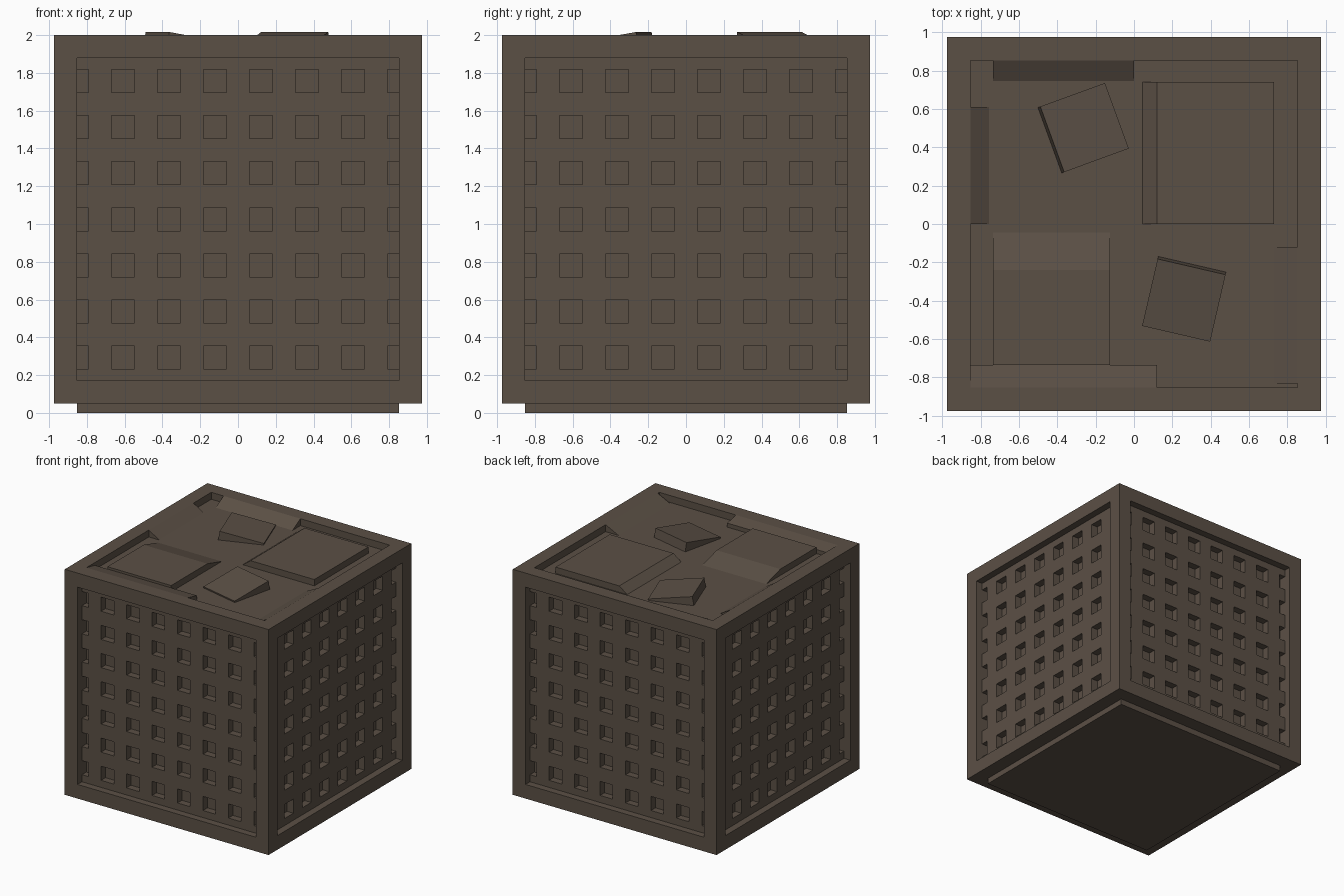
import bpy, bmesh, math
from mathutils import Matrix

if "Cube" in bpy.data.objects:
    bpy.data.objects.remove(bpy.data.objects["Cube"])

mat = bpy.data.materials.new("dark brown wood")
mat.diffuse_color = (0.105, 0.080, 0.060, 1)
mat.use_nodes = True
mat.node_tree.nodes["Principled BSDF"].inputs["Base Color"].default_value = mat.diffuse_color

U = 1.95 / 16          # grid unit of the crate
R = 0.975              # outer half width
I = R - U              # inner half width
P = R - U / 2          # lattice surface
Z0, Z1 = 0.05, 2.0     # frame bottom and top
FLOOR = 1.94           # fill level in the top opening


def add_block(bm, x0, x1, y0, y1, z0, tops):
    """Box whose four top corners (ccw from x0,y0) can have own heights."""
    if not isinstance(tops, (tuple, list)):
        tops = (tops,) * 4
    xy = [(x0, y0), (x1, y0), (x1, y1), (x0, y1)]
    b = [bm.verts.new((x, y, z0)) for x, y in xy]
    t = [bm.verts.new((x, y, z)) for (x, y), z in zip(xy, tops)]
    bm.faces.new(b[::-1])
    bm.faces.new(t)
    for i in range(4):
        j = (i + 1) % 4
        bm.faces.new((b[i], b[j], t[j], t[i]))


def finish(name, bm):
    me = bpy.data.meshes.new(name)
    bm.to_mesh(me)
    bm.free()
    me.materials.append(mat)
    ob = bpy.data.objects.new(name, me)
    bpy.context.collection.objects.link(ob)
    return ob


def block(name, *args):
    bm = bmesh.new()
    add_block(bm, *args)
    return finish(name, bm)


# inner body, its foot shows below the frame
block("inner_body", -I, I, -I, I, 0, FLOOR)

# frame: four posts and two rings of rails
bm = bmesh.new()
for sx in (-1, 1):
    for sy in (-1, 1):
        xs, ys = sorted((sx * I, sx * R)), sorted((sy * I, sy * R))
        add_block(bm, *xs, *ys, Z0, Z1)
for s in (-1, 1):
    a = sorted((s * I, s * R))
    for z in (Z0, Z1 - U):
        add_block(bm, -I, I, *a, z, z + U)
        add_block(bm, *a, -I, I, z, z + U)
finish("frame", bm)

# lattice on each of the four sides
for k, side in enumerate(("front", "right", "back", "left")):
    bm = bmesh.new()
    for i in range(7):
        c = (i - 3) * 2 * U
        add_block(bm, c - U / 2, c + U / 2, -P, -I, Z0 + U, Z1 - U)
    for i in range(8):
        c = Z0 + U + i * 2 * U
        add_block(bm, -I, I, -P, -I, max(c - U / 2, Z0 + U), min(c + U / 2, Z1 - U))
    bm.transform(Matrix.Rotation(k * math.pi / 2, 4, 'Z'))
    finish(side + "_lattice", bm)

# sloping fill along the edges of the opening
B = 1.9
block("front_slope", -I, 0.12, -I, -0.735, B, (2, 2, 1.975, 1.975))
block("back_slope", -0.735, 0, 0.745, I, B, (FLOOR, FLOOR, 2, 2))
block("left_slope", -I, -0.755, 0, 0.61, B, (2, FLOOR, FLOOR, 2))
block("right_slope", 0.73, I, -I + 0.02, -0.12, B, (FLOOR, 2, 2, FLOOR))

# large slabs, each with one side ramping down to the fill
S = 1.995
block("left_slab", -0.735, -0.125, -0.735, -0.24, B, S)
block("left_slab_ramp", -0.735, -0.125, -0.24, -0.045, B, (S, S, FLOOR, FLOOR))
block("right_slab", 0.12, 0.73, 0, 0.74, B, S)
block("right_slab_ramp", 0.045, 0.12, 0, 0.74, B, (FLOOR, S, S, FLOOR))


# small tilted chunks
def chunk(name, x, y, turn, axis, tilt):
    h = 0.182
    ob = block(name, -h, h, -h, h, -0.1, 0)
    ob.data.transform(Matrix.Translation((x, y, 1.985))
                      @ Matrix.Rotation(math.radians(turn), 4, 'Z')
                      @ Matrix.Rotation(math.radians(tilt), 4, axis))


chunk("back_chunk", -0.258, 0.503, 20, 'Y', 10)
chunk("front_chunk", 0.26, -0.398, -13, 'X', 10)
